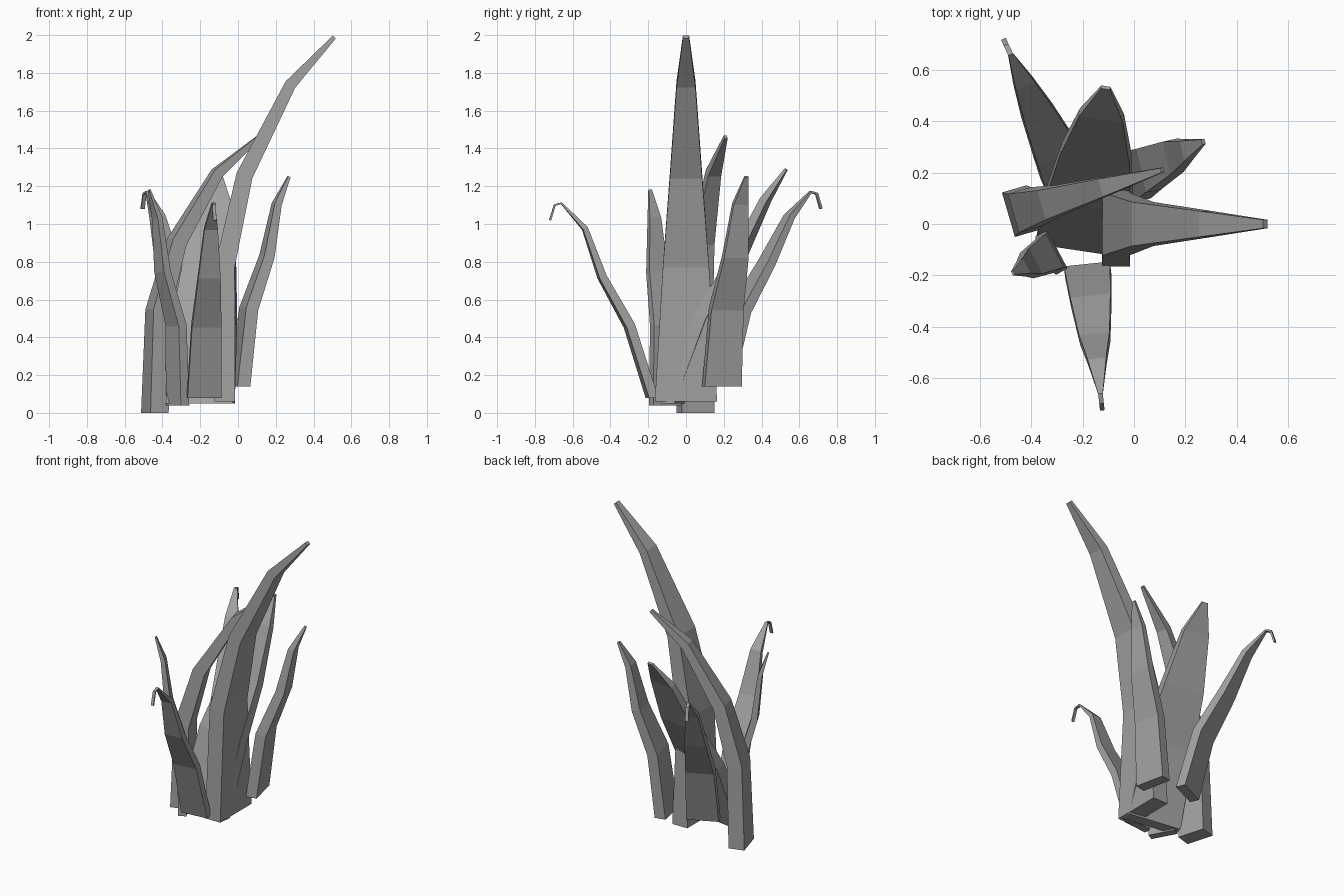
import bpy, bmesh
from mathutils import Matrix, Vector

cube = bpy.data.objects.get("Cube")
if cube:
    bpy.data.objects.remove(cube, do_unlink=True)

grey = bpy.data.materials.new("leaf grey")
grey.use_nodes = True
colour = (0.35, 0.35, 0.35, 1)
grey.diffuse_color = colour
grey.node_tree.nodes["Principled BSDF"].inputs["Base Color"].default_value = colour

# Every leaf bends at the same fractions of its height
RISE = (0, 0.37, 0.62, 0.87, 1)
UP = Vector((0, 0, 1))


def blade(name, root, tip, reach, width, thickness, power=1.4, turn=0, hook=False):
    """Tapering box-section leaf; reach gives the outward fraction at each inner bend."""
    root, tip = Vector(root), Vector(tip)
    span = tip - root
    outward = Vector((span.x, span.y, 0))
    points = [root + outward * r + UP * span.z * h
              for r, h in zip((0, *reach, 1), RISE)]
    lean = outward.normalized()
    if hook:
        points.append(tip + lean * 0.035 - UP * 0.01)
        points.append(tip + lean * 0.06 - UP * 0.09)
    facing = Matrix.Rotation(turn, 3, "Z") @ lean
    side = UP.cross(facing)

    bm = bmesh.new()
    rings = []
    last = len(points) - 1
    for i, point in enumerate(points):
        before, after = points[max(i - 1, 0)], points[min(i + 1, last)]
        # Mitre each bend, and cut the foot level
        into = (point - before).normalized()
        out = (after - point).normalized()
        normal = side.cross(into + out).normalized() if i else facing
        along = min(i / (len(RISE) - 1), 1)
        across = side * width / 2 * (1 - 0.9 * along ** power)
        deep = normal * thickness / 2 * (1 - 0.8 * along ** 2)
        rings.append([bm.verts.new(point + offset) for offset in
                      (-across - deep, across - deep, across + deep, deep - across)])
    for low, high in zip(rings, rings[1:]):
        for j in range(4):
            k = (j + 1) % 4
            bm.faces.new((low[j], low[k], high[k], high[j]))
    bm.faces.new(rings[0])
    bm.faces.new(rings[-1])
    bmesh.ops.recalc_face_normals(bm, faces=bm.faces)

    mesh = bpy.data.meshes.new(name)
    bm.to_mesh(mesh)
    bm.free()
    mesh.materials.append(grey)
    bpy.context.collection.objects.link(bpy.data.objects.new(name, mesh))


# Tall central leaf sweeping to the left side
blade("tall_leaf", root=(-0.07, 0, 0.06), tip=(0.51, 0, 1.99),
      reach=(0, 0.18, 0.6), width=0.33, thickness=0.11, power=0.9)

# Leaf arching across from the right side
blade("arching_leaf", root=(-0.44, 0.05, 0), tip=(0.11, 0.21, 1.46),
      reach=(0.03, 0.21, 0.6), width=0.18, thickness=0.1)

# Broad leaf leaning back
blade("broad_back_leaf", root=(-0.2, -0.07, 0.05), tip=(-0.11, 0.53, 1.29),
      reach=(0.28, 0.57, 0.82), width=0.36, thickness=0.07, power=1.9)

# Rear leaf with a drooping tip
blade("hooked_back_leaf", root=(-0.26, 0.19, 0.17), tip=(-0.48, 0.66, 1.17),
      reach=(0.2, 0.5, 0.76), width=0.2, thickness=0.06, hook=True)

# Front leaf with a drooping tip
blade("hooked_front_leaf", root=(-0.18, -0.18, 0.08), tip=(-0.13, -0.66, 1.11),
      reach=(0.25, 0.55, 0.74), width=0.18, thickness=0.05, hook=True)

# Leaf at the left rear
blade("left_back_leaf", root=(0.01, 0.19, 0.14), tip=(0.27, 0.32, 1.25),
      reach=(0.18, 0.55, 0.75), width=0.2, thickness=0.07, turn=-0.25)

# Narrow leaf at the right front
blade("right_front_leaf", root=(-0.32, -0.11, 0.04), tip=(-0.47, -0.19, 1.18),
      reach=(0.05, 0.53, 0.72), width=0.17, thickness=0.05)
